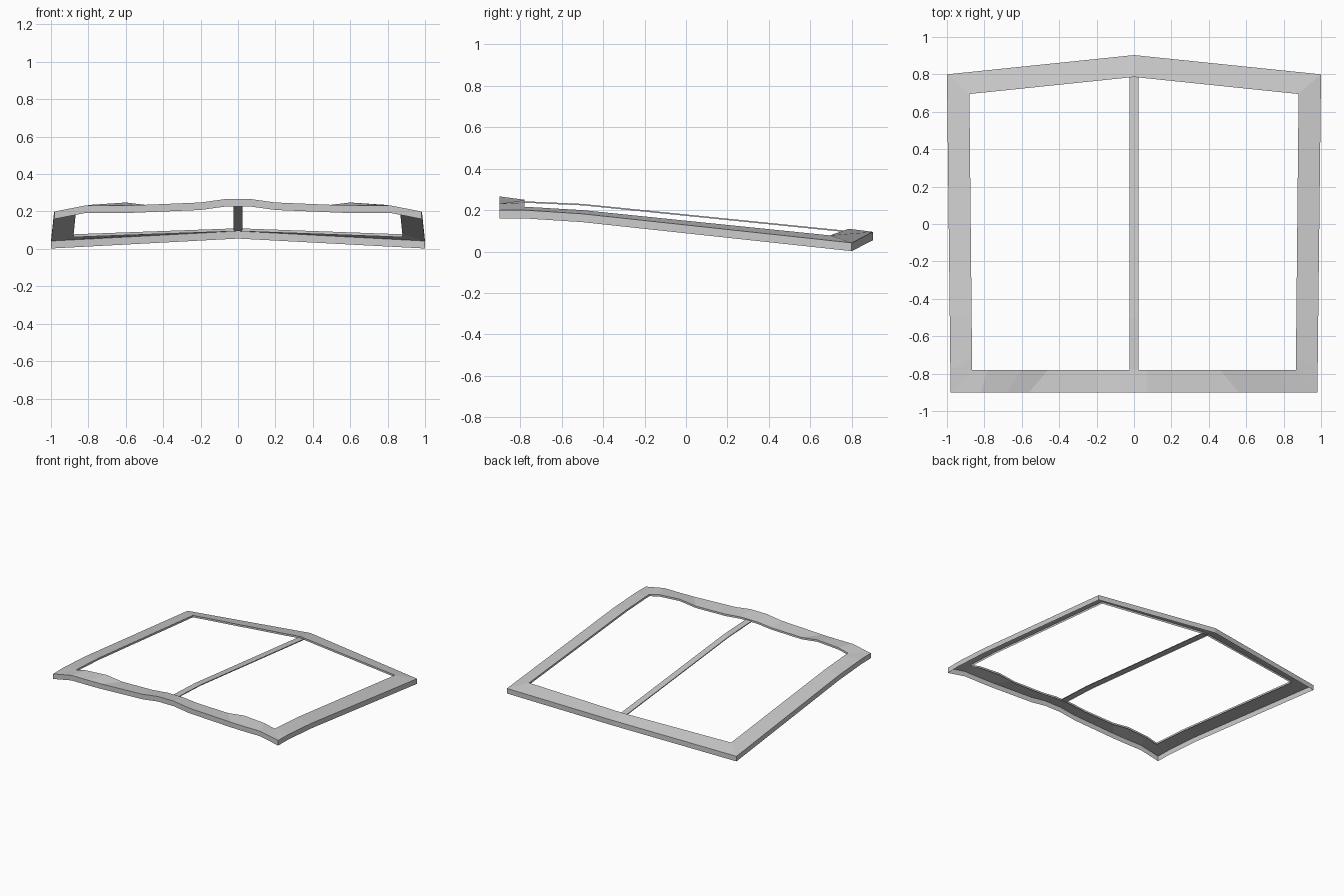
import bpy, bmesh

if "Cube" in bpy.data.objects:
    bpy.data.objects.remove(bpy.data.objects["Cube"])


def loft(name, sections, closed):
    """Skin a row of open cross-sections with flat quads."""
    bm = bmesh.new()
    rows = [[bm.verts.new(p) for p in s] for s in sections]
    n = len(rows)
    for i in range(n if closed else n - 1):
        a, b = rows[i], rows[(i + 1) % n]
        for k in range(len(a) - 1):
            bm.faces.new((a[k], a[k + 1], b[k + 1], b[k]))
    bmesh.ops.recalc_face_normals(bm, faces=bm.faces)
    # Open pressed sheet: make the top skin face upwards
    if sum(f.normal.z * f.calc_area() for f in bm.faces) < 0:
        bmesh.ops.reverse_faces(bm, faces=bm.faces)
    mesh = bpy.data.meshes.new(name)
    bm.to_mesh(mesh)
    bm.free()
    obj = bpy.data.objects.new(name, mesh)
    bpy.context.collection.objects.link(obj)
    return obj


# Right half of the frame: (outer top point, inner top point), back to front
SKIRT, LIP = 0.04, 0.015
half = [
    ((0, 0.903, 0.095), (0, 0.786, 0.11)),
    ((1, 0.80, 0.042), (0.88, 0.695, 0.078)),
    ((0.985, -0.50, 0.182), (0.868, -0.50, 0.20)),
    ((0.982, -0.78, 0.20), (0.866, -0.72, 0.213)),
    ((0.98, -0.90, 0.20), (0.865, -0.78, 0.216)),
    ((0.82, -0.90, 0.231), (0.78, -0.78, 0.236)),
    ((0.68, -0.90, 0.231), (0.60, -0.78, 0.248)),
    ((0.56, -0.90, 0.233), (0.46, -0.78, 0.231)),
    ((0.20, -0.90, 0.248), (0.20, -0.78, 0.237)),
    ((0.07, -0.90, 0.266), (0.07, -0.78, 0.25)),
]
mirror = [tuple((-x, y, z) for x, y, z in st) for st in reversed(half[1:])]

# Hollow pressed frame: outer skirt, top skin and short inner lip
sections = []
for (ox, oy, oz), (ix, iy, iz) in half + mirror:
    sections.append([(ox, oy, oz - SKIRT), (ox, oy, oz),
                     (ix, iy, iz), (ix, iy, iz - LIP)])
loft("outer_frame", sections, True)

# Thin centre strip with small folded edges, running front to back
W, H = 0.025, 0.007
strip = [(-0.785, 0.243), (-0.50, 0.23), (0.79, 0.099)]
loft("centre_bar", [[(-W, y, z - H), (-W, y, z), (W, y, z), (W, y, z - H)]
                    for y, z in strip], False)
